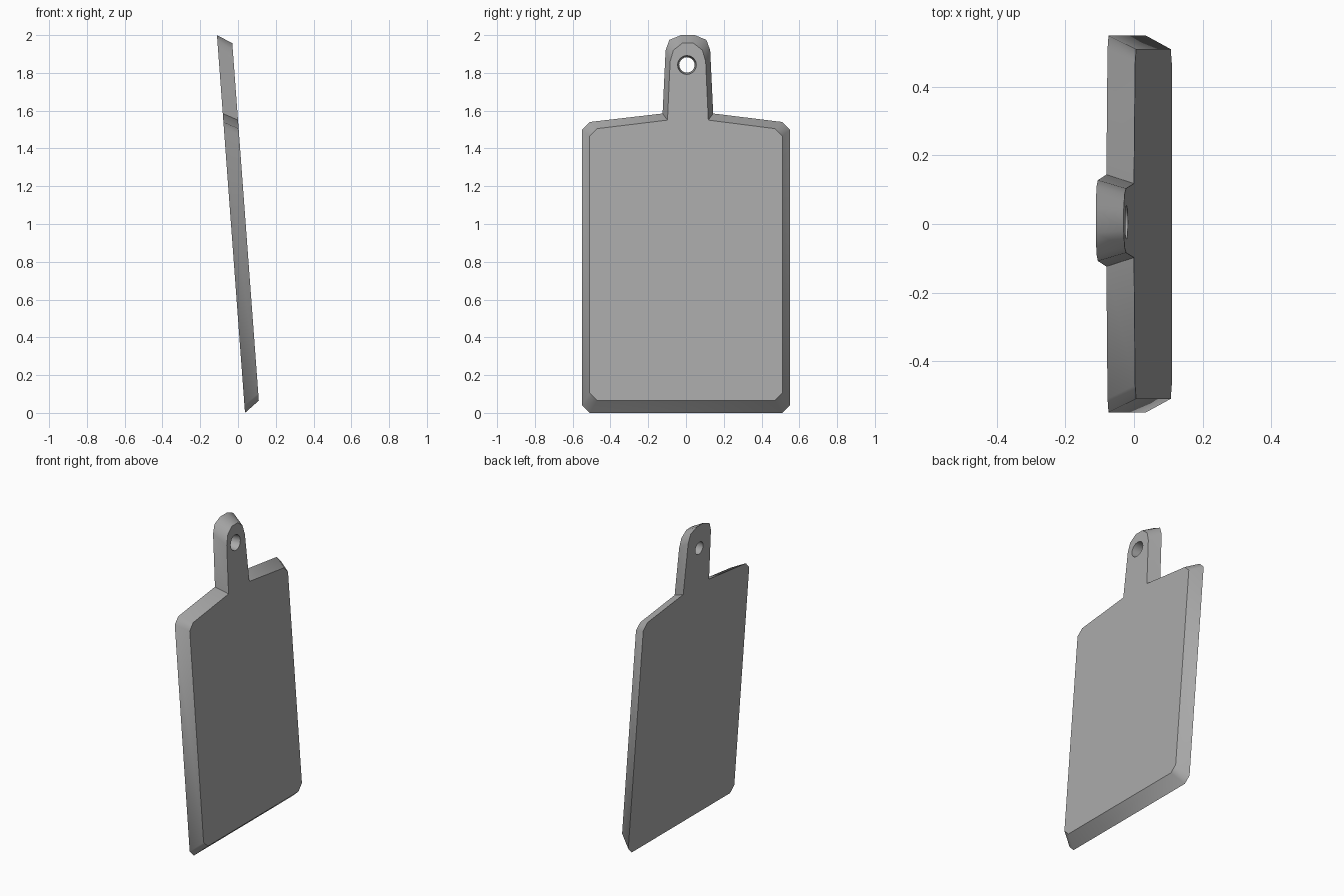
import bpy
import bmesh
import math

cube = bpy.data.objects.get("Cube")
if cube:
    bpy.data.objects.remove(cube, do_unlink=True)

LEAN = 0.0742          # x shift per unit of height
HANDLE_Y = 0.01        # handle sits slightly off centre
HOLE_Z = 1.842
HOLE_SIDES = 16

# Half outlines (half width, height): the slab, then the handle
back_slab = [(0.51, 0.0), (0.55, 0.04), (0.55, 1.50), (0.51, 1.54)]
back_handle = [(0.134, 1.585), (0.118, 1.92), (0.098, 1.975), (0.036, 2.0)]
front_slab = [(0.47, 0.065), (0.51, 0.105), (0.51, 1.465), (0.47, 1.505)]
front_handle = [(0.108, 1.55), (0.094, 1.86), (0.077, 1.92), (0.03, 1.957)]


def outline(slab, handle):
    """Mirror the half outlines into one closed loop of (y, z)."""
    left = slab + [(w + HANDLE_Y, z) for w, z in handle]
    right = [(-w, z) for w, z in slab] + [(HANDLE_Y - w, z) for w, z in handle]
    return left + right[::-1]


def circle(radius):
    steps = [math.tau * i / HOLE_SIDES for i in range(HOLE_SIDES)]
    return [(0.005 + radius * math.cos(a), HOLE_Z + radius * math.sin(a)) for a in steps]


def add_loop(bm, points, base_x):
    """Lay a closed loop on a leaning plane."""
    verts = [bm.verts.new((base_x - LEAN * z, y, z)) for y, z in points]
    edges = [bm.edges.new((v, verts[(i + 1) % len(verts)])) for i, v in enumerate(verts)]
    return verts, edges


def bridge(bm, a, b):
    for i in range(len(a)):
        j = (i + 1) % len(a)
        bm.faces.new((a[i], a[j], b[j], b[i]))


bm = bmesh.new()
back, back_edges = add_loop(bm, outline(back_slab, back_handle), 0.037)
front, front_edges = add_loop(bm, outline(front_slab, front_handle), 0.115)
hole_back, hole_back_edges = add_loop(bm, circle(0.041), 0.037)
hole_front, hole_front_edges = add_loop(bm, circle(0.05), 0.115)

# Two flat faces with the hanging hole, then the slanted rim and hole wall
for edges in (back_edges + hole_back_edges, front_edges + hole_front_edges):
    bmesh.ops.triangle_fill(bm, use_beauty=True, edges=edges)
bridge(bm, back, front)
bridge(bm, hole_back, hole_front)
bmesh.ops.recalc_face_normals(bm, faces=bm.faces[:])

mesh = bpy.data.meshes.new("cutting_board")
bm.to_mesh(mesh)
bm.free()
board = bpy.data.objects.new("cutting_board", mesh)
bpy.context.collection.objects.link(board)

# Plain grey
grey = bpy.data.materials.new("grey")
grey.use_nodes = True
colour = (0.4, 0.4, 0.4, 1.0)
grey.diffuse_color = colour
grey.node_tree.nodes["Principled BSDF"].inputs["Base Color"].default_value = colour
mesh.materials.append(grey)

# Soft corners, sharp rim
bpy.ops.object.select_all(action="DESELECT")
board.select_set(True)
bpy.context.view_layer.objects.active = board
bpy.ops.object.shade_smooth_by_angle(angle=math.radians(42))
